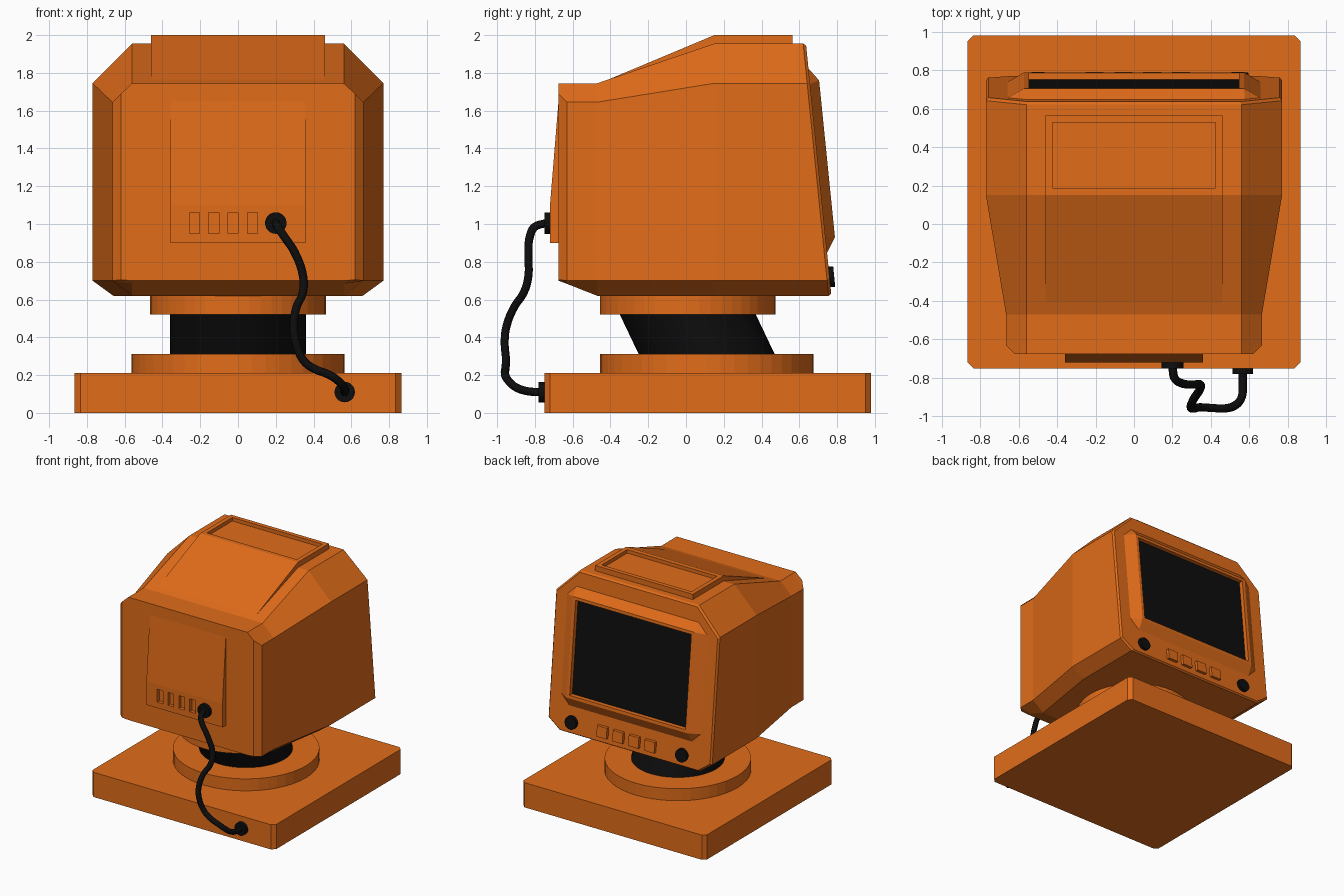
import bpy, bmesh
from math import sin, cos, pi

if "Cube" in bpy.data.objects:
    bpy.data.objects.remove(bpy.data.objects["Cube"])


def material(name, color):
    m = bpy.data.materials.new(name)
    m.diffuse_color = color
    m.use_nodes = True
    m.node_tree.nodes["Principled BSDF"].inputs["Base Color"].default_value = m.diffuse_color
    return m


ORANGE = material("orange_plastic", (0.75, 0.15, 0.01, 1))
BLACK = material("black_rubber", (0.004, 0.004, 0.004, 1))


def finish(name, bm, mat):
    bmesh.ops.remove_doubles(bm, verts=bm.verts[:], dist=0.0005)
    bmesh.ops.recalc_face_normals(bm, faces=bm.faces[:])
    me = bpy.data.meshes.new(name)
    bm.to_mesh(me)
    bm.free()
    me.materials.append(mat)
    ob = bpy.data.objects.new(name, me)
    bpy.context.collection.objects.link(ob)
    return ob


def loft_bm(rings, caps=True):
    """Skin a list of equally sized point rings."""
    bm = bmesh.new()
    vs = [[bm.verts.new(p) for p in r] for r in rings]
    n = len(rings[0])
    for a, b in zip(vs, vs[1:]):
        for i in range(n):
            j = (i + 1) % n
            bm.faces.new((a[i], a[j], b[j], b[i]))
    if caps:
        bm.faces.new(vs[0])
        bm.faces.new(vs[-1])
    return bm


def loft(name, rings, mat, caps=True):
    return finish(name, loft_bm(rings, caps), mat)


def circle_z(r, y, z, n=48):
    return [(r * cos(2 * pi * i / n), y + r * sin(2 * pi * i / n), z) for i in range(n)]


def circle_y(x, z, r, y, n=24):
    return [(x + r * cos(2 * pi * i / n), y, z + r * sin(2 * pi * i / n)) for i in range(n)]


def box_rings(x0, x1, y0, y1, z0, z1):
    return [[(x0, y, z0), (x1, y, z0), (x1, y, z1), (x0, y, z1)] for y in (y0, y1)]


def screen_side(z, off=0.0):
    """y of the leaning screen side of the housing at height z."""
    return 0.635 + (1.955 - z) * 0.101 + off


# base plate with clipped corners
X, Y0, Y1, C = 0.865, -0.75, 0.98, 0.03
outline = [(-X + C, Y0), (X - C, Y0), (X, Y0 + C), (X, Y1 - C),
           (X - C, Y1), (-X + C, Y1), (-X, Y1 - C), (-X, Y0 + C)]
loft("base_plate", [[(x, y, z) for x, y in outline] for z in (0, 0.21)], ORANGE)

# swivel discs and slanted neck
loft("lower_disc", [circle_z(0.565, 0.11, z) for z in (0.21, 0.312)], ORANGE)
loft("neck", [circle_z(0.36, 0.11, 0.31), circle_z(0.36, 0.01, 0.52)], BLACK)
loft("upper_disc", [circle_z(0.465, 0.01, z) for z in (0.52, 0.63)], ORANGE)


# housing: octagonal sections lofted from rear to screen side
def section(y, half, inset=0.0):
    pts = half + [(-x, z) for x, z in reversed(half)]
    out = []
    for x, z in pts:
        if inset:
            x, z = x * (1 - inset), 1.28 + (z - 1.28) * (1 - inset)
        out.append((x, y if y is not None else screen_side(z, 0 if inset else -0.015), z))
    return out


wide = [(0.66, 0.62), (0.77, 0.70), (0.77, 1.745), (0.56, 1.955)]
loft("housing", [
    section(-0.675, [(0.56, 0.70), (0.62, 0.705), (0.62, 1.69), (0.56, 1.745)]),
    section(-0.63, [(0.56, 0.683), (0.665, 0.70), (0.665, 1.645), (0.56, 1.745)]),
    section(-0.47, [(0.56, 0.62), (0.665, 0.70), (0.665, 1.645), (0.56, 1.745)]),
    section(0.15, wide), section(None, wide), section(None, wide, 0.016)], ORANGE)

# raised wedge on the roof with a recessed tray
prof = [(-0.47, 1.74), (0.15, 2.0), (0.565, 2.0), (0.565, 1.945), (0.15, 1.945)]
bm = loft_bm([[(x, y, z) for y, z in prof] for x in (-0.46, 0.46)])
bmesh.ops.recalc_face_normals(bm, faces=bm.faces[:])
top = [f for f in bm.faces if f.normal.z > 0.99]
bmesh.ops.inset_individual(bm, faces=top, thickness=0.052)
walls = bmesh.ops.extrude_discrete_faces(bm, faces=top)["faces"]
bmesh.ops.translate(bm, verts=walls[0].verts[:], vec=(0, 0, -0.03))
finish("roof_wedge", bm, ORANGE)

# rear panel with four vent slots cut in
prof = [(-0.66, 1.65), (-0.675, 1.65), (-0.72, 1.10), (-0.72, 0.90), (-0.66, 0.90)]
panel = loft("rear_panel", [[(x, y, z) for y, z in prof] for x in (-0.358, 0.358)], ORANGE)
for i in range(4):
    x = -0.23 + 0.102 * i
    cutter = loft("slot_cutter", box_rings(x - 0.027, x + 0.027, -0.8, -0.69, 0.95, 1.06), ORANGE)
    cutter.hide_render = True
    mod = panel.modifiers.new("slot", 'BOOLEAN')
    mod.operation, mod.object, mod.solver = 'DIFFERENCE', cutter, 'EXACT'
    bpy.context.view_layer.objects.active = panel
    bpy.ops.object.modifier_apply(modifier=mod.name)
    bpy.data.objects.remove(cutter)


# screen bezel: clipped outer foot, rectangular ridge, recessed inner wall
def frame(hx, z0, z1, clip, off):
    pts = [(hx - clip, z0), (hx, z0 + clip), (hx, z1 - clip), (hx - clip, z1)]
    pts += [(-x, z) for x, z in reversed(pts)]
    return [(x, screen_side(z, off), z) for x, z in pts]


loft("screen_bezel", [frame(0.665, 0.84, 1.83, 0.09, -0.005),
                      frame(0.572, 0.93, 1.76, 0.0, 0.05),
                      frame(0.545, 0.955, 1.735, 0.0, 0.05),
                      frame(0.545, 0.955, 1.735, 0.0, 0.005)], ORANGE, caps=False)
loft("screen", [frame(0.545, 0.955, 1.735, 0.0, o) for o in (0.002, 0.014)], BLACK)

# control buttons and knobs under the screen
for i in range(4):
    x = 0.245 - 0.15 * i
    rings = [[(x + a * 0.047, screen_side(0.72 + b * 0.045, o), 0.72 + b * 0.045)
              for a, b in ((-1, -1), (1, -1), (1, 1), (-1, 1))] for o in (-0.01, 0.025)]
    loft("button", rings, ORANGE)
for x in (0.54, -0.50):
    rings = [[(px, screen_side(pz, o), pz) for px, _, pz in circle_y(x, 0.72, 0.054, 0)]
             for o in (-0.01, 0.025)]
    loft("knob", rings, BLACK)

# cable plugs
loft("upper_plug", [circle_y(0.2, 1.005, 0.057, y) for y in (-0.75, -0.71)], BLACK)
loft("lower_plug", [circle_y(0.565, 0.11, 0.054, y) for y in (-0.78, -0.74)], BLACK)

# cable
path = [(0.2, -0.74, 1.005), (0.21, -0.80, 0.985), (0.24, -0.825, 0.94), (0.30, -0.835, 0.85),
        (0.345, -0.835, 0.72), (0.343, -0.86, 0.635), (0.31, -0.91, 0.56), (0.295, -0.95, 0.46),
        (0.305, -0.96, 0.38), (0.345, -0.953, 0.28), (0.40, -0.956, 0.235), (0.48, -0.958, 0.203),
        (0.53, -0.94, 0.17), (0.56, -0.90, 0.135), (0.565, -0.84, 0.115), (0.565, -0.77, 0.11)]
cu = bpy.data.curves.new("cable", 'CURVE')
cu.dimensions = '3D'
cu.bevel_depth, cu.bevel_resolution, cu.resolution_u = 0.022, 3, 4
sp = cu.splines.new('BEZIER')
sp.bezier_points.add(len(path) - 1)
for bp, p in zip(sp.bezier_points, path):
    bp.co = p
    bp.handle_left_type = bp.handle_right_type = 'AUTO'
cu.materials.append(BLACK)
cable = bpy.data.objects.new("cable", cu)
bpy.context.collection.objects.link(cable)
